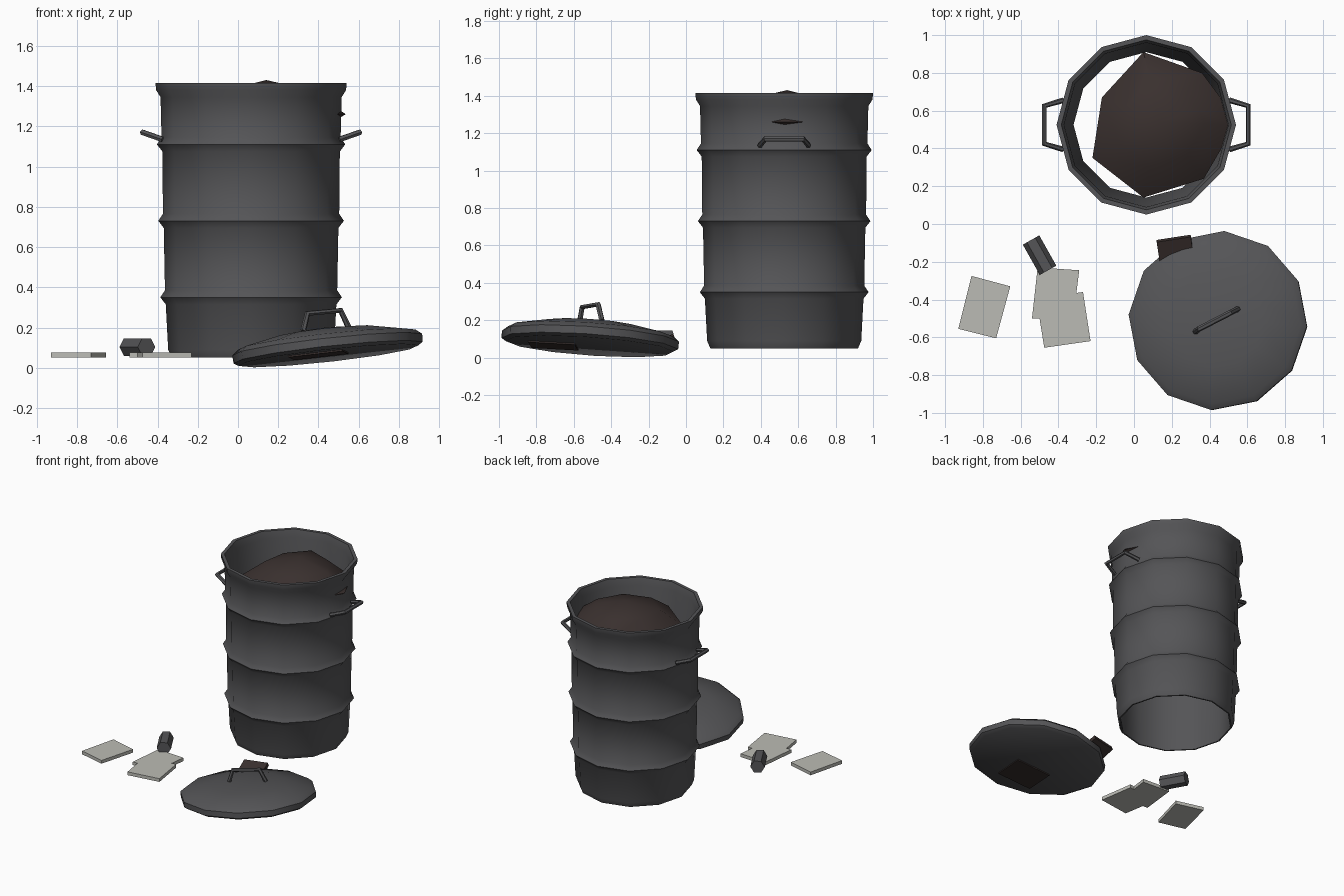
import bpy, bmesh, math
from mathutils import Vector, Matrix

if "Cube" in bpy.data.objects:
    bpy.data.objects.remove(bpy.data.objects["Cube"], do_unlink=True)


def material(name, colour):
    m = bpy.data.materials.new(name)
    m.use_nodes = True
    m.diffuse_color = (*colour, 1)
    m.node_tree.nodes["Principled BSDF"].inputs["Base Color"].default_value = (*colour, 1)
    return m


METAL = material("dark grey metal", (0.09, 0.09, 0.095))
SOIL = material("dark brown rubbish", (0.042, 0.03, 0.028))
PAPER = material("pale grey paper", (0.5, 0.5, 0.46))


def finish(name, bm, mat, smooth=None):
    bmesh.ops.recalc_face_normals(bm, faces=bm.faces)
    mesh = bpy.data.meshes.new(name)
    bm.to_mesh(mesh)
    bm.free()
    mesh.materials.append(mat)
    obj = bpy.data.objects.new(name, mesh)
    bpy.context.collection.objects.link(obj)
    if smooth:
        bpy.ops.object.select_all(action='DESELECT')
        obj.select_set(True)
        bpy.context.view_layer.objects.active = obj
        bpy.ops.object.shade_smooth_by_angle(angle=math.radians(smooth))
    return obj


def bridge(bm, rings):
    """Join rings of equal length with quads."""
    for a, b in zip(rings, rings[1:]):
        n = len(a)
        for i in range(n):
            j = (i + 1) % n
            bm.faces.new((a[i], a[j], b[j], b[i]))


def revolve(profile, turn=0, sides=12):
    bm = bmesh.new()
    rings = []
    for r, z in profile:
        angles = [2 * math.pi * i / sides + turn for i in range(sides)]
        rings.append([bm.verts.new((r * math.cos(a), r * math.sin(a), z)) for a in angles])
    bridge(bm, rings)
    return bm, rings


def slab(name, outline, z, thick, mat):
    bm = bmesh.new()
    rings = [[bm.verts.new((x, y, h)) for x, y in outline] for h in (z, z + thick)]
    bridge(bm, rings)
    for ring in rings:
        bm.faces.new(ring)
    return finish(name, bm, mat)


def rod(name, points, radius):
    curve = bpy.data.curves.new(name, 'CURVE')
    curve.dimensions = '3D'
    curve.bevel_depth = radius
    curve.bevel_resolution = 1
    curve.use_fill_caps = True
    line = curve.splines.new('POLY')
    line.points.add(len(points) - 1)
    for p, co in zip(line.points, points):
        p.co = (*co, 1)
    curve.materials.append(METAL)
    obj = bpy.data.objects.new(name, curve)
    bpy.context.collection.objects.link(obj)
    bpy.ops.object.select_all(action='DESELECT')
    obj.select_set(True)
    bpy.context.view_layer.objects.active = obj
    bpy.ops.object.convert(target='MESH')
    bpy.ops.object.shade_smooth_by_angle(angle=math.radians(35))


# Bin: open tapered shell with three ribs and a thick rim
CX, CY = 0.065, 0.525
profile = [(0.395, 0.05), (0.412, 0.09)]
for r, z in ((0.426, 0.35), (0.436, 0.73), (0.443, 1.11)):
    profile += [(r - 0.002, z - 0.035), (r + 0.025, z), (r + 0.002, z + 0.035)]
profile += [(0.45, 1.345), (0.472, 1.38), (0.475, 1.415), (0.45, 1.415),
            (0.435, 1.36), (0.385, 0.05), (0.395, 0.05)]
bm, rings = revolve(profile)
bmesh.ops.remove_doubles(bm, verts=bm.verts, dist=0.0001)
bmesh.ops.translate(bm, verts=bm.verts, vec=(CX, CY, 0))
finish("bin_body", bm, METAL, 50)

# Bin side handles
for name, s in (("bin_handle_left", 1), ("bin_handle_right", -1)):
    path = [(0.44, 0.13, 1.135), (0.54, 0.1, 1.17), (0.54, -0.1, 1.17), (0.44, -0.13, 1.135)]
    rod(name, [(CX + s * x, CY + y, z) for x, y, z in path], 0.015)

# Rubbish heap: faceted mound with a matching underside
outline = [(0.535, 0.525), (0.48, 0.64), (0.36, 0.8), (0.05, 0.91), (-0.17, 0.67),
           (-0.22, 0.35), (0.05, 0.14), (0.37, 0.24)]
bm = bmesh.new()
mid = Vector((0.14, 0.54))
layers = []
for scale, z in ((0.55, 1.15), (1, 1.26), (0.6, 1.375)):
    pts = [mid + (Vector(p) - mid) * scale for p in outline]
    layers.append([bm.verts.new((p.x, p.y, z)) for p in pts])
bridge(bm, layers)
for ring, z in ((layers[0], 1.09), (layers[-1], 1.43)):
    tip = bm.verts.new((mid.x, mid.y, z))
    for i in range(len(ring)):
        bm.faces.new((ring[i], ring[(i + 1) % len(ring)], tip))
finish("rubbish_heap", bm, SOIL, 40)

# Lid: shallow dome lying at a tilt
bm, rings = revolve([(0.45, -0.04), (0.474, -0.025), (0.476, 0.015), (0.445, 0.04),
                     (0.25, 0.08), (0.08, 0.095)], math.radians(-4))
for ring in (rings[0], rings[-1]):
    bm.faces.new(ring)
tilt = Vector((0, 0, 1)).rotation_difference(Vector((-0.11, 0.07, 1))).to_matrix().to_4x4()
place = Matrix.Translation((0.445, -0.512, 0.1)) @ tilt
bmesh.ops.transform(bm, matrix=place, verts=bm.verts)
finish("lid", bm, METAL, 45)
rod("lid_handle", [(0.325, -0.57, 0.185), (0.345, -0.555, 0.27),
                   (0.51, -0.47, 0.285), (0.55, -0.45, 0.2)], 0.015)

# Scraps caught under the lid
scrap = slab("scrap_under_lid", [(-0.2, -0.31), (0.07, -0.33), (0.1, -0.08), (-0.17, -0.06)],
             -0.048, 0.008, SOIL)
scrap.matrix_world = place
edge = slab("scrap_at_lid_edge", [(0, 0), (0.02, -0.14), (0.2, -0.11), (0.18, 0.03)],
            -0.04, 0.03, SOIL)
edge.matrix_world = Matrix.Translation((0.12, -0.1, 0.125)) @ Matrix.Rotation(0.4, 4, 'X')

# Loose paper on the ground
slab("paper_sheet", [(-0.86, -0.275), (-0.655, -0.33), (-0.73, -0.605), (-0.93, -0.555)],
     0.05, 0.025, PAPER)
slab("paper_stack", [(-0.51, -0.23), (-0.29, -0.245), (-0.305, -0.365), (-0.27, -0.36),
                     (-0.23, -0.62), (-0.475, -0.655), (-0.5, -0.5), (-0.54, -0.5)],
     0.05, 0.025, PAPER)

# Small six-sided tin lying on its side
bm, rings = revolve([(0.05, -0.092), (0.05, 0.092)], math.radians(90), 6)
for ring in rings:
    bm.faces.new(ring)
axis = Vector((0.09, -0.16, 0)).normalized()
side = axis.cross(Vector((0, 0, 1)))
turn = Matrix((Vector((0, 0, 1)), side, axis)).transposed().to_4x4()
bmesh.ops.transform(bm, matrix=Matrix.Translation((-0.5, -0.165, 0.103)) @ turn, verts=bm.verts)
finish("small_tin", bm, METAL)
